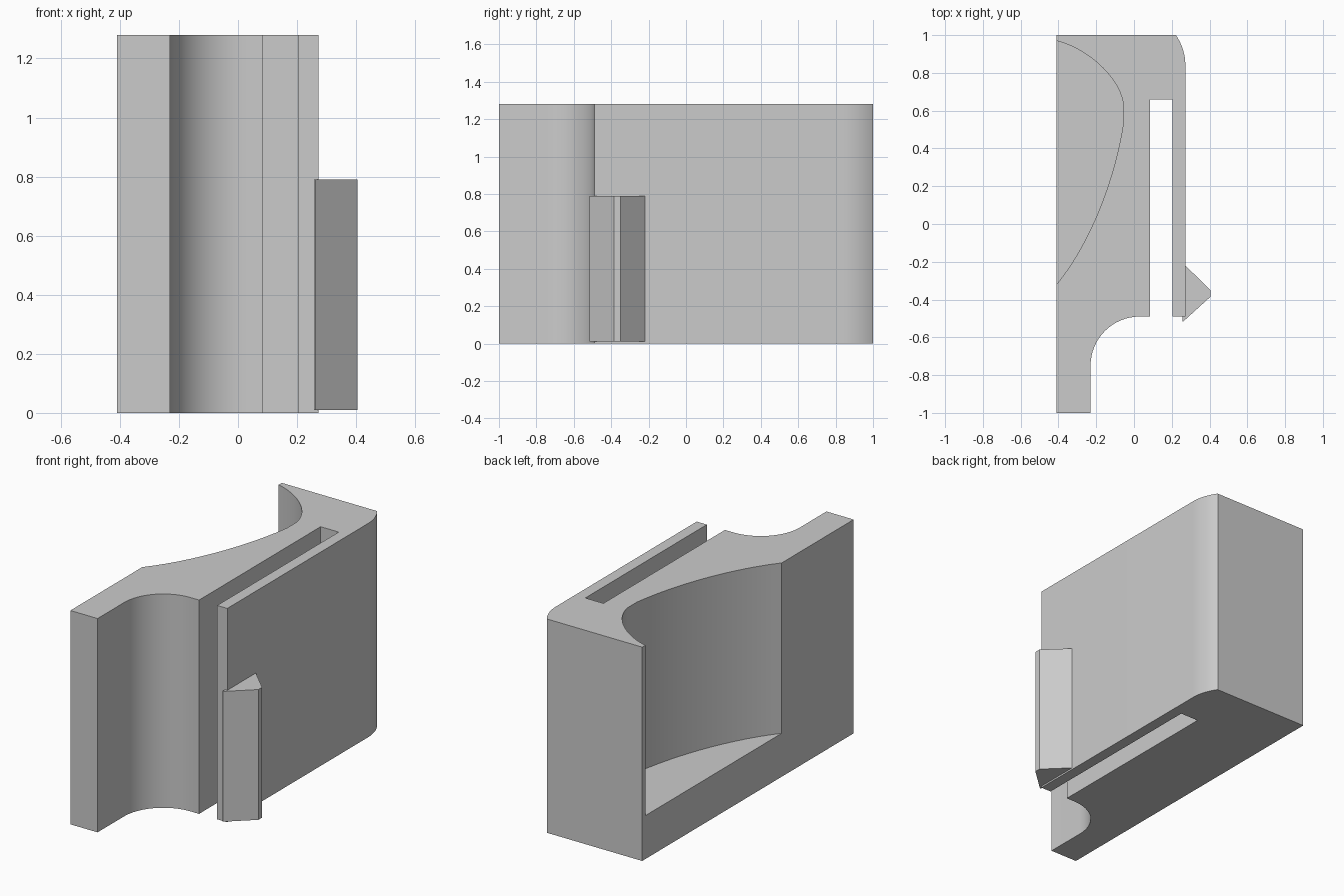
import bpy, bmesh, math
from mathutils import Vector
from mathutils.geometry import interpolate_bezier

if "Cube" in bpy.data.objects:
    bpy.data.objects.remove(bpy.data.objects["Cube"], do_unlink=True)

grey = bpy.data.materials.new("plain grey")
grey.use_nodes = True
GREY = (0.6, 0.6, 0.6, 1)
grey.diffuse_color = GREY
grey.node_tree.nodes["Principled BSDF"].inputs["Base Color"].default_value = GREY


def arc(cx, cy, r, a0, a1, n):
    angles = [math.radians(a0 + (a1 - a0) * i / n) for i in range(n + 1)]
    return [(cx + r * math.cos(a), cy + r * math.sin(a)) for a in angles]


def bezier(*points, n=14):
    return [p[:2] for p in interpolate_bezier(*[Vector((*p, 0)) for p in points], n)]


def prism(name, outline, z0, z1):
    """Extrude a plan outline from z0 up to z1."""
    bm = bmesh.new()
    face = bm.faces.new([bm.verts.new((x, y, z0)) for x, y in outline])
    top = bmesh.ops.extrude_face_region(bm, geom=[face])["geom"]
    bmesh.ops.translate(bm, vec=(0, 0, z1 - z0),
                        verts=[v for v in top if isinstance(v, bmesh.types.BMVert)])
    bmesh.ops.recalc_face_normals(bm, faces=bm.faces)
    mesh = bpy.data.meshes.new(name)
    bm.to_mesh(mesh)
    bm.free()
    mesh.materials.append(grey)
    obj = bpy.data.objects.new(name, mesh)
    bpy.context.collection.objects.link(obj)
    return obj


# Body plan: front tongue, concave fillet, slot, spring arm, rounded back corner
body = prism("body", [
    (-0.41, -1), (-0.23, -1),
    *arc(0.03, -0.75, 0.26, 180, 90, 16),
    (0.085, -0.49), (0.085, 0.66), (0.205, 0.66), (0.205, -0.49), (0.272, -0.49),
    *arc(-0.008, 0.84, 0.28, 0, 35, 8),
    (0.221, 1), (-0.41, 1)], 0, 1.28)

# Scooped recess, open at the side and top, leaving a floor
scoop = prism("scoop_cutter", [
    (-0.6, -0.32),
    *bezier((-0.41, -0.32), (-0.23, -0.10), (-0.10, 0.24), (-0.055, 0.54)),
    *bezier((-0.055, 0.63), (-0.075, 0.78), (-0.25, 0.93), (-0.41, 0.97)),
    (-0.6, 0.97)], 0.26, 1.5)
scoop.hide_render = True
cut = body.modifiers.new("scoop", "BOOLEAN")
cut.operation = "DIFFERENCE"
cut.solver = "EXACT"
cut.object = scoop
bpy.context.view_layer.objects.active = body
body.select_set(True)
bpy.ops.object.modifier_apply(modifier=cut.name)
bpy.data.objects.remove(scoop, do_unlink=True)
bpy.ops.object.shade_smooth_by_angle(angle=math.radians(30))

# Wedge catch on the spring arm
prism("catch", [(0.257, -0.22), (0.272, -0.22), (0.405, -0.35), (0.405, -0.385),
                (0.262, -0.515), (0.257, -0.515)], 0.01, 0.79)
